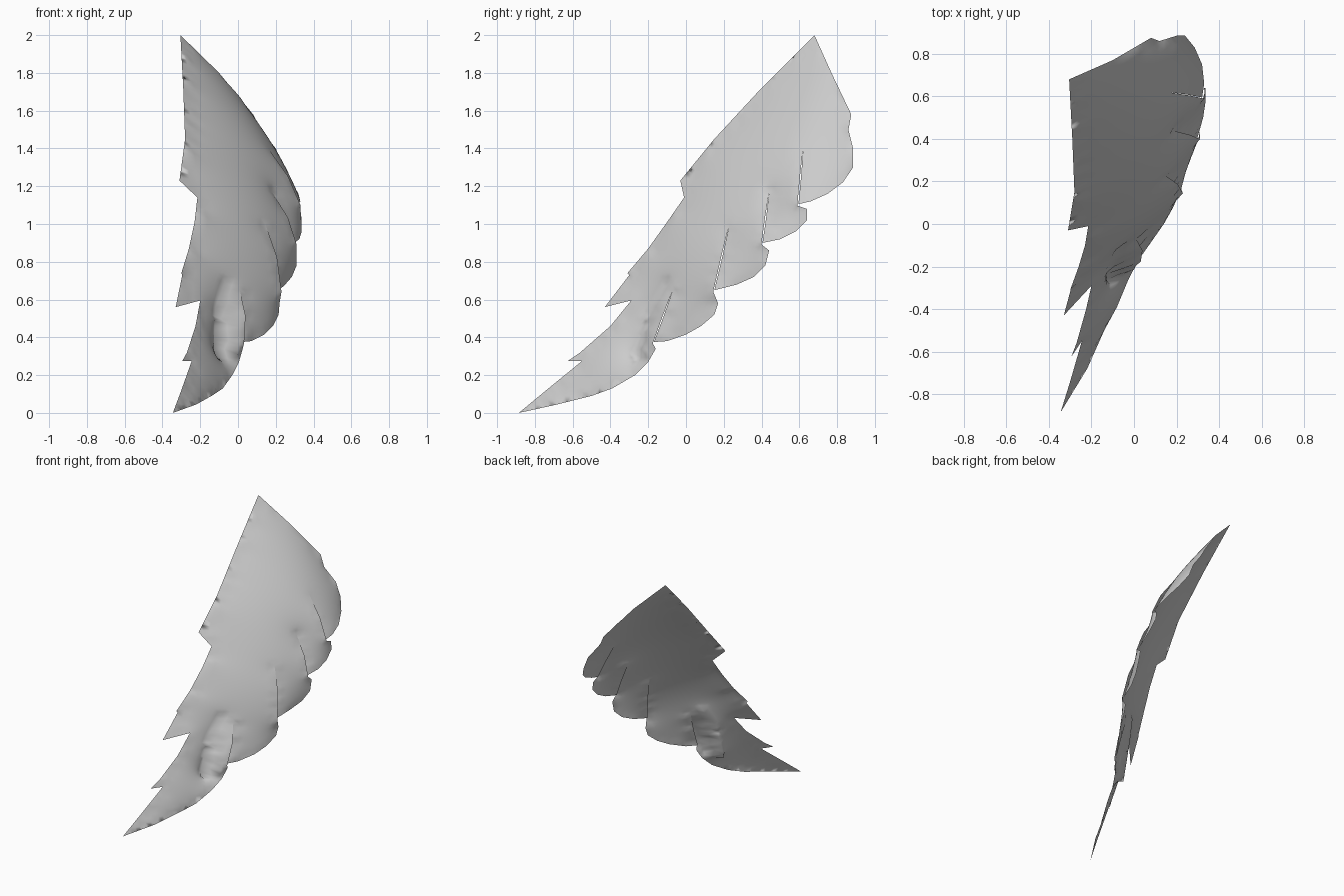
import bpy, bmesh, math
from mathutils import Vector
from mathutils.geometry import delaunay_2d_cdt

if "Cube" in bpy.data.objects:
    bpy.data.objects.remove(bpy.data.objects["Cube"])

H = 0.026      # mesh spacing
CURVE = 3.0    # outward bulge of the sheet

# Outline points are (y, z, x). Rounded feather lobes on the trailing edge, top to bottom
lobes = [
    [(.68, 2, -.305), (.77, 1.8, -.1), (.875, 1.58, .08), (.86, 1.5, .12), (.885, 1.4, .2),
     (.885, 1.3, .24), (.83, 1.22, .285), (.75, 1.16, .32), (.66, 1.12, .33), (.595, 1.105, .32)],
    [(.64, 1.08, .33), (.64, 1.02, .337), (.58, .96, .337), (.5, .92, .325), (.405, .9, .298)],
    [(.44, .86, .31), (.42, .78, .31), (.36, .72, .285), (.27, .68, .25), (.15, .65, .218)],
    [(.17, .58, .22), (.15, .52, .215), (.08, .46, .185), (0, .415, .14), (-.1, .38, .07), (-.17, .375, .02)],
    [(-.16, .34, .025), (-.2, .27, .005), (-.27, .2, -.03), (-.39, .13, -.08), (-.5, .09, -.14),
     (-.68, .045, -.22), (-.885, 0, -.345)],
]
# Upper ends of the creases between lobes
creases = [(.62, 1.4, .16), (.44, 1.17, .18), (.23, 1.0, .145), (-.07, .65, .01)]
# Jagged leading edge, bottom to top
leading = [(-.74, .12, -.3), (-.55, .275, -.245), (-.625, .275, -.295), (-.56, .32, -.27),
           (-.4, .46, -.225), (-.29, .595, -.2), (-.43, .56, -.33), (-.3, .73, -.295),
           (-.31, .74, -.3), (-.2, .87, -.26), (-.1, 1.01, -.23), (-.01, 1.14, -.215),
           (-.03, 1.23, -.31), (.15, 1.45, -.28), (.4, 1.72, -.29)]
# Foot and crest of the step on the lowest feather
ledges = [[(-.27, .285, -.13), (-.19, .56, -.12), (-.1, .69, -.07)],
          [(-.215, .31, 0), (-.18, .43, .01), (-.11, .58, .01)]]


def densify(points, closed):
    out = []
    pairs = list(zip(points, points[1:] + points[:1]))
    for a, b in pairs if closed else pairs[:-1]:
        a, b = Vector(a), Vector(b)
        n = max(1, round((b - a).xy.length / H))
        out += [a.lerp(b, i / n) for i in range(n)]
    return out if closed else out + [Vector(points[-1])]


def inside(p, poly):
    hit = False
    for a, b in zip(poly, poly[1:] + poly[:1]):
        if (a.y > p.y) != (b.y > p.y) and p.x < a.x + (p.y - a.y) * (b.x - a.x) / (b.y - a.y):
            hit = not hit
    return hit


# Outline with a narrow slit running up each crease
loop = []
for i, lobe in enumerate(lobes):
    loop += lobe
    if i < len(creases):
        y, z, x = creases[i]
        ny, nz, nx = lobe[-1]
        loop.append(((y + ny) / 2 + .002, (z + nz) / 2, (x + nx) / 2 + .003))
        loop.append((y, z, x))
        loop.append(((y + ny) / 2 - .004, (z + nz) / 2, (x + nx) / 2 + .025))
        loop.append((ny - .006, nz - .008, nx + .012))
loop += leading
border = densify(loop[::-1], True)
poly = [p.xy for p in border]
pinned = border + [p for l in ledges for p in densify(l, False)]

# Triangular grid of free points within the outline
free = []
for r in range(int(2 / (H * .866))):
    for c in range(int(1.8 / H)):
        p = Vector((-.9 + (c + .5 * (r % 2)) * H, r * H * .866))
        if inside(p, poly) and all((p - q.xy).length > .55 * H for q in pinned):
            free.append(p)

nb = len(border)
edges = [(i, (i + 1) % nb) for i in range(nb)]
verts, es, faces, origin, _, _ = delaunay_2d_cdt([p.xy for p in pinned] + free, edges, [], 0, 1e-6)
faces = [f for f in faces if inside(sum((verts[i] for i in f), Vector((0, 0))) / len(f), poly)]

# Relax the depth of the sheet between the fixed curves
depth = [0.0] * len(verts)
fixed = [False] * len(verts)
for i, o in enumerate(origin):
    for k in o:
        if k < len(pinned):
            depth[i], fixed[i] = pinned[k].z, True
near = [set() for _ in verts]
for f in faces:
    for a in f:
        near[a].update(b for b in f if b != a)
work = [i for i in range(len(verts)) if not fixed[i] and near[i]]
for _ in range(700):
    for i in work:
        depth[i] = sum(depth[j] for j in near[i]) / len(near[i]) + CURVE * H * H / 4

# Wing sheet
mesh = bpy.data.meshes.new("wing")
mesh.from_pydata([(depth[i], v.x, v.y) for i, v in enumerate(verts)], [], [list(f) for f in faces])
bm = bmesh.new()
bm.from_mesh(mesh)
bmesh.ops.delete(bm, geom=[v for v in bm.verts if not v.link_faces], context='VERTS')
bm.to_mesh(mesh)
bm.free()
wing = bpy.data.objects.new("wing", mesh)
bpy.context.collection.objects.link(wing)
for p in mesh.polygons:
    p.use_smooth = True
